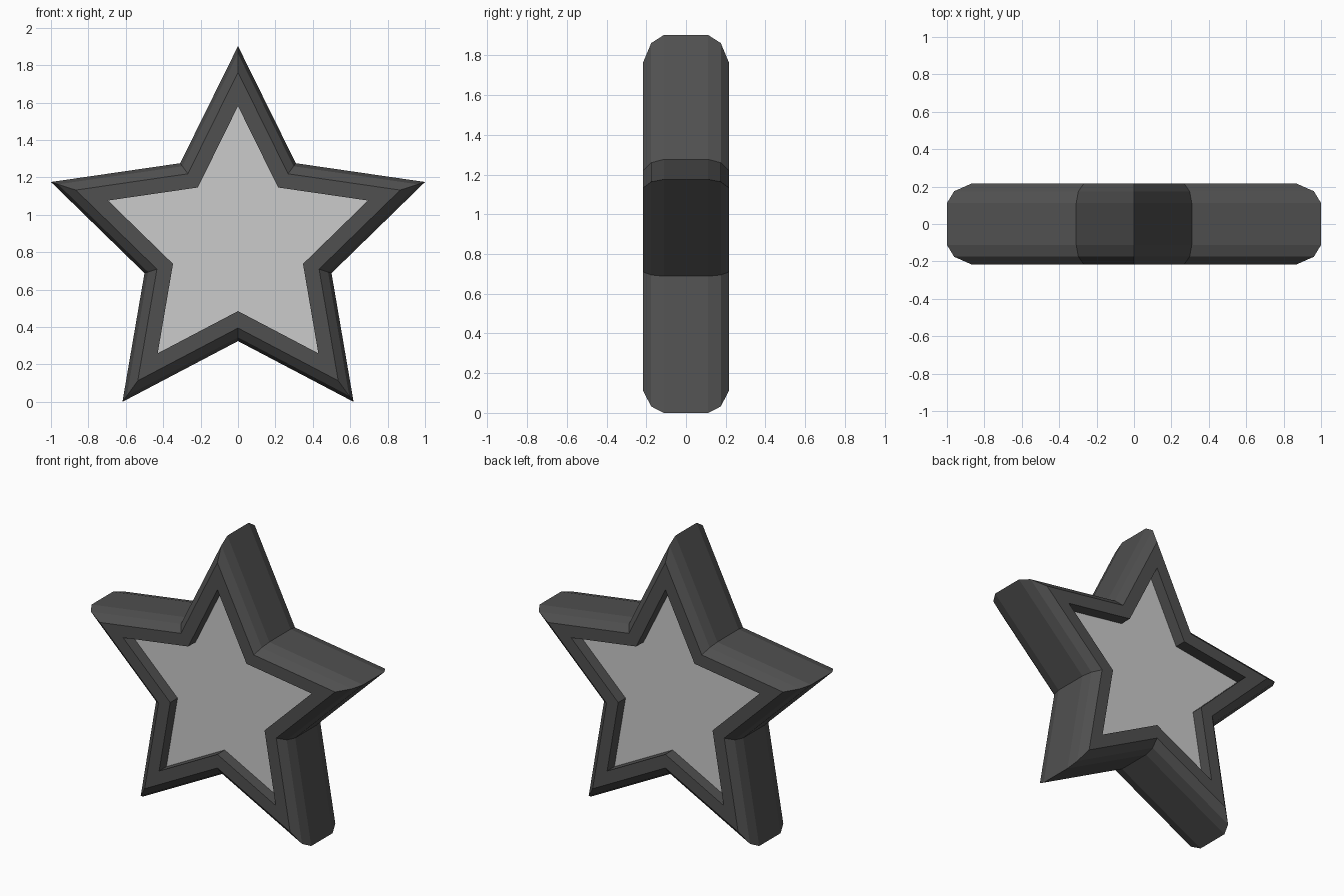
import bpy, bmesh
from math import sin, cos, pi

if "Cube" in bpy.data.objects:
    bpy.data.objects.remove(bpy.data.objects["Cube"])

R = 1 / sin(2 * pi / 5)          # tip radius for a 2 unit span
CZ = R * cos(pi / 5)             # centre height so lower tips touch z = 0


def star(bm, k, y):
    """Ring of ten star vertices scaled by k at depth y."""
    ring = []
    for i in range(10):
        r = R * k * (0.5 if i % 2 else 1.0)
        a = i * pi / 5
        ring.append(bm.verts.new((r * sin(a), y, CZ + r * cos(a))))
    return ring


def loft(name, section, closed, color):
    """Skin star rings through (scale, y) stations; closed loop or capped."""
    bm = bmesh.new()
    rings = [star(bm, k, y) for k, y in section]
    pairs = list(zip(rings, rings[1:]))
    if closed:
        pairs.append((rings[-1], rings[0]))
    else:
        bm.faces.new(rings[0])
        bm.faces.new(rings[-1])
    for a, b in pairs:
        for i in range(10):
            j = (i + 1) % 10
            bm.faces.new((a[i], a[j], b[j], b[i]))
    bmesh.ops.recalc_face_normals(bm, faces=bm.faces)
    me = bpy.data.meshes.new(name)
    bm.to_mesh(me)
    bm.free()
    ob = bpy.data.objects.new(name, me)
    bpy.context.collection.objects.link(ob)
    mat = bpy.data.materials.new(name + "_colour")
    mat.diffuse_color = color
    mat.use_nodes = True
    mat.node_tree.nodes["Principled BSDF"].inputs["Base Color"].default_value = mat.diffuse_color
    me.materials.append(mat)
    return ob


# Dark rim with a two-step rounded outer edge
half = [(0.695, -0.217), (0.867, -0.217), (0.962, -0.175), (1.0, -0.112)]
rim = half + [(k, -y) for k, y in reversed(half)]
loft("star_rim", rim, True, (0.08, 0.08, 0.08, 1))

# Light panel recessed on the front and back
loft("star_panel", [(0.70, -0.14), (0.70, 0.14)], False, (0.6, 0.6, 0.6, 1))
